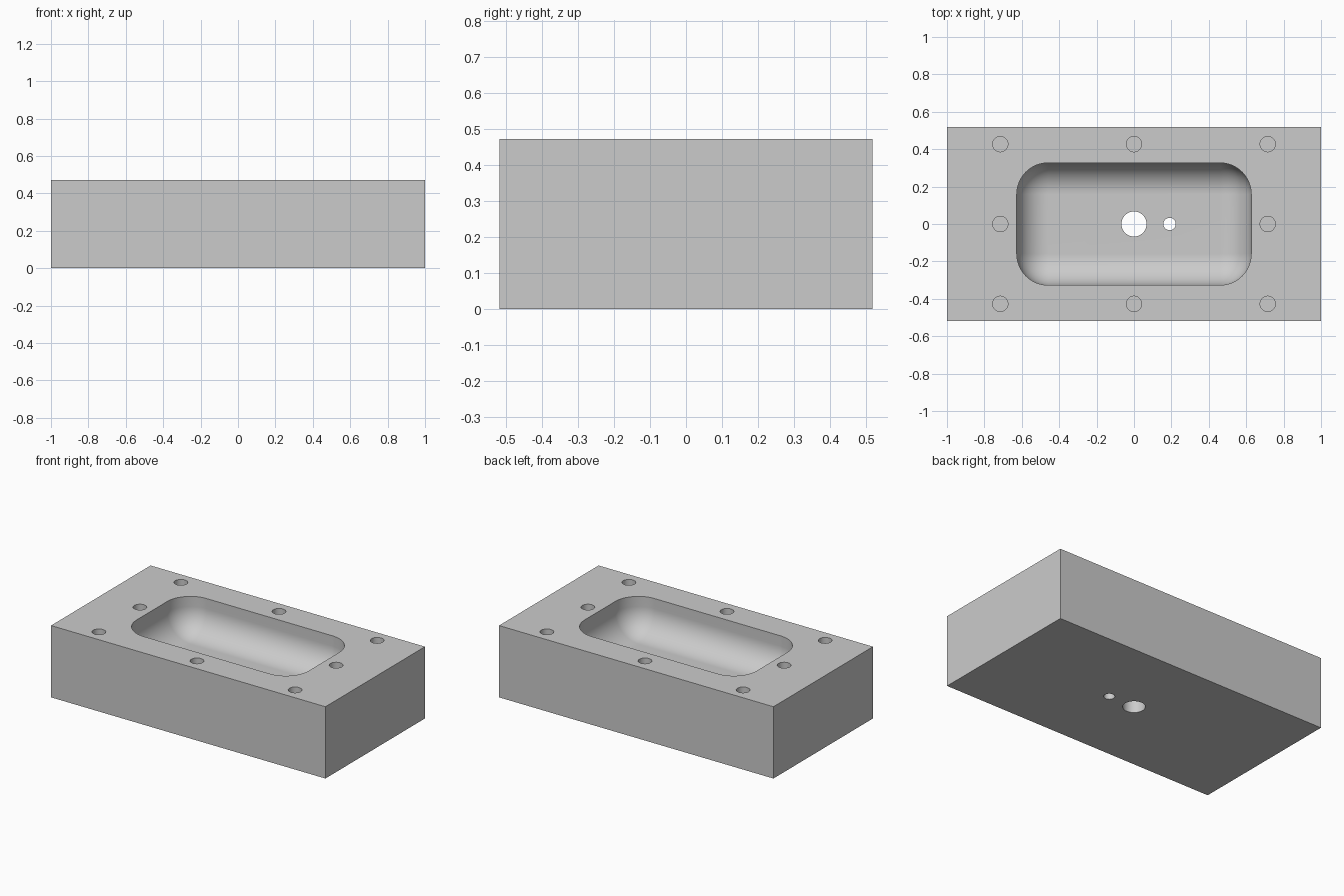
import bpy
import bmesh
from mathutils import Matrix

cube = bpy.data.objects.get("Cube")
if cube:
    bpy.data.objects.remove(cube, do_unlink=True)

HEIGHT = 0.473
BASIN_DEPTH = 0.235
FILLET = 0.168
HOLE_DEPTH = 0.2

grey = bpy.data.materials.new("plain grey")
grey.use_nodes = True
colour = (0.6, 0.6, 0.6, 1)
grey.diffuse_color = colour
grey.node_tree.nodes["Principled BSDF"].inputs["Base Color"].default_value = colour


def finish(name, bm):
    mesh = bpy.data.meshes.new(name)
    bm.to_mesh(mesh)
    bm.free()
    mesh.materials.append(grey)
    obj = bpy.data.objects.new(name, mesh)
    bpy.context.collection.objects.link(obj)
    return obj


def box(name, sx, sy, z0, z1, fillet=0):
    """Box between two heights, optionally rounded everywhere except its top rim."""
    bm = bmesh.new()
    place = Matrix.Translation((0, 0, (z0 + z1) / 2)) @ Matrix.Diagonal((sx, sy, z1 - z0, 1))
    bmesh.ops.create_cube(bm, size=1, matrix=place)
    if fillet:
        edges = [e for e in bm.edges if min(v.co.z for v in e.verts) < z1 - 0.01]
        bmesh.ops.bevel(bm, geom=edges, offset=fillet, segments=12,
                        profile=0.5, affect='EDGES')
    return finish(name, bm)


def drill(name, x, y, radius, z0, z1):
    bm = bmesh.new()
    bmesh.ops.create_cone(bm, cap_ends=True, segments=48, radius1=radius, radius2=radius,
                          depth=z1 - z0, matrix=Matrix.Translation((x, y, (z0 + z1) / 2)))
    return finish(name, bm)


# Solid block, then the basin hollow
block = box("basin_block", 2, 1.036, 0, HEIGHT)
cutters = [box("basin_cutter", 1.254, 0.654, HEIGHT - BASIN_DEPTH, HEIGHT + 0.1, FILLET)]

# Drain and small outlet through the floor
cutters.append(drill("drain_cutter", 0, 0, 0.067, -0.1, HEIGHT))
cutters.append(drill("outlet_cutter", 0.19, 0, 0.033, -0.1, HEIGHT))

# Blind holes around the rim
for x in (-0.715, 0, 0.715):
    for y in (-0.427, 0, 0.427):
        if x or y:
            cutters.append(drill("rim_hole_cutter", x, y, 0.041,
                                 HEIGHT - HOLE_DEPTH, HEIGHT + 0.1))

# Cut everything out of the block
bpy.ops.object.select_all(action='DESELECT')
bpy.context.view_layer.objects.active = block
block.select_set(True)
for cutter in cutters:
    cutter.hide_render = True
    mod = block.modifiers.new("cut", 'BOOLEAN')
    mod.operation = 'DIFFERENCE'
    mod.solver = 'EXACT'
    mod.object = cutter
    bpy.ops.object.modifier_apply(modifier=mod.name)
for cutter in cutters:
    bpy.data.objects.remove(cutter, do_unlink=True)

# Smooth fillets and holes, flat faces elsewhere
bpy.ops.object.shade_smooth_by_angle(angle=0.6)
weighted = block.modifiers.new("even_normals", 'WEIGHTED_NORMAL')
weighted.keep_sharp = True
